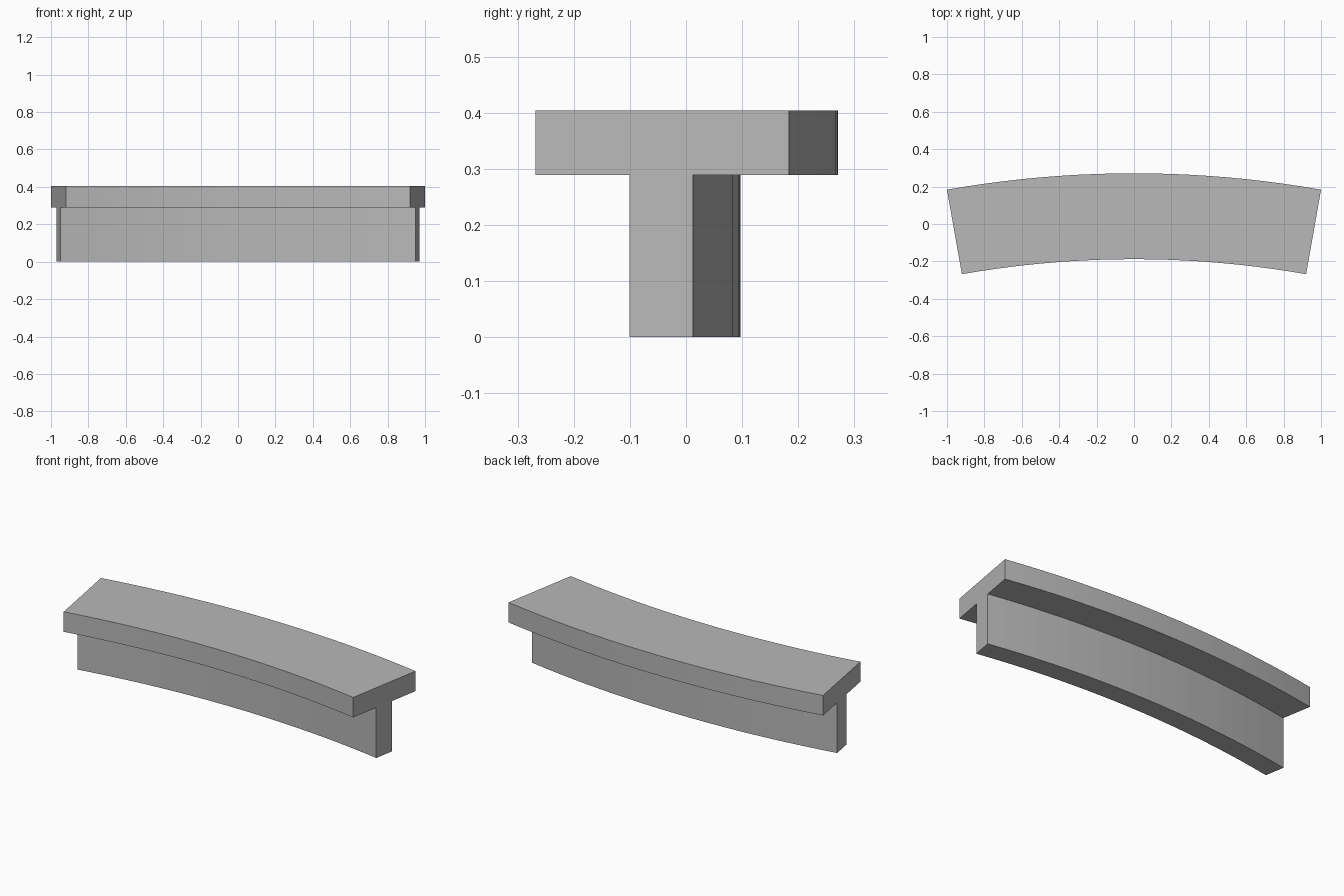
import bpy
import bmesh
from math import radians
from mathutils import Matrix, Vector

cube = bpy.data.objects.get("Cube")
if cube:
    bpy.data.objects.remove(cube, do_unlink=True)

HALF_ANGLE = radians(10)
SEGMENTS = 20
CENTRE = Vector((0, -5.488, 0))
HEIGHT, FLANGE_Z = 0.404, 0.289

# Plain grey finish
grey = bpy.data.materials.new("plain grey")
grey.use_nodes = True
colour = (0.48, 0.48, 0.48, 1)
grey.diffuse_color = colour
grey.node_tree.nodes["Principled BSDF"].inputs["Base Color"].default_value = colour

# T-shaped cross-section at mid-span, as (y, z)
profile = [(-0.018, 0), (0.097, 0), (0.097, FLANGE_Z), (0.271, FLANGE_Z),
           (0.271, HEIGHT), (-0.188, HEIGHT), (-0.188, FLANGE_Z), (-0.018, FLANGE_Z)]

# Sweep the section along the arc
bm = bmesh.new()
verts = [bm.verts.new((0, y, z)) for y, z in profile]
edges = [bm.edges.new((a, b)) for a, b in zip(verts, verts[1:] + verts[:1])]
bmesh.ops.rotate(bm, verts=verts, cent=CENTRE,
                 matrix=Matrix.Rotation(-HALF_ANGLE, 3, "Z"))
bmesh.ops.spin(bm, geom=verts + edges, cent=CENTRE, axis=(0, 0, 1),
               angle=2 * HALF_ANGLE, steps=SEGMENTS, use_duplicate=False)

# Close both ends
open_edges = [e for e in bm.edges if e.is_boundary]
bmesh.ops.holes_fill(bm, edges=open_edges, sides=0)
bmesh.ops.recalc_face_normals(bm, faces=bm.faces[:])

mesh = bpy.data.meshes.new("curved_t_beam")
bm.to_mesh(mesh)
bm.free()
mesh.materials.append(grey)
beam = bpy.data.objects.new("curved_t_beam", mesh)
bpy.context.collection.objects.link(beam)
